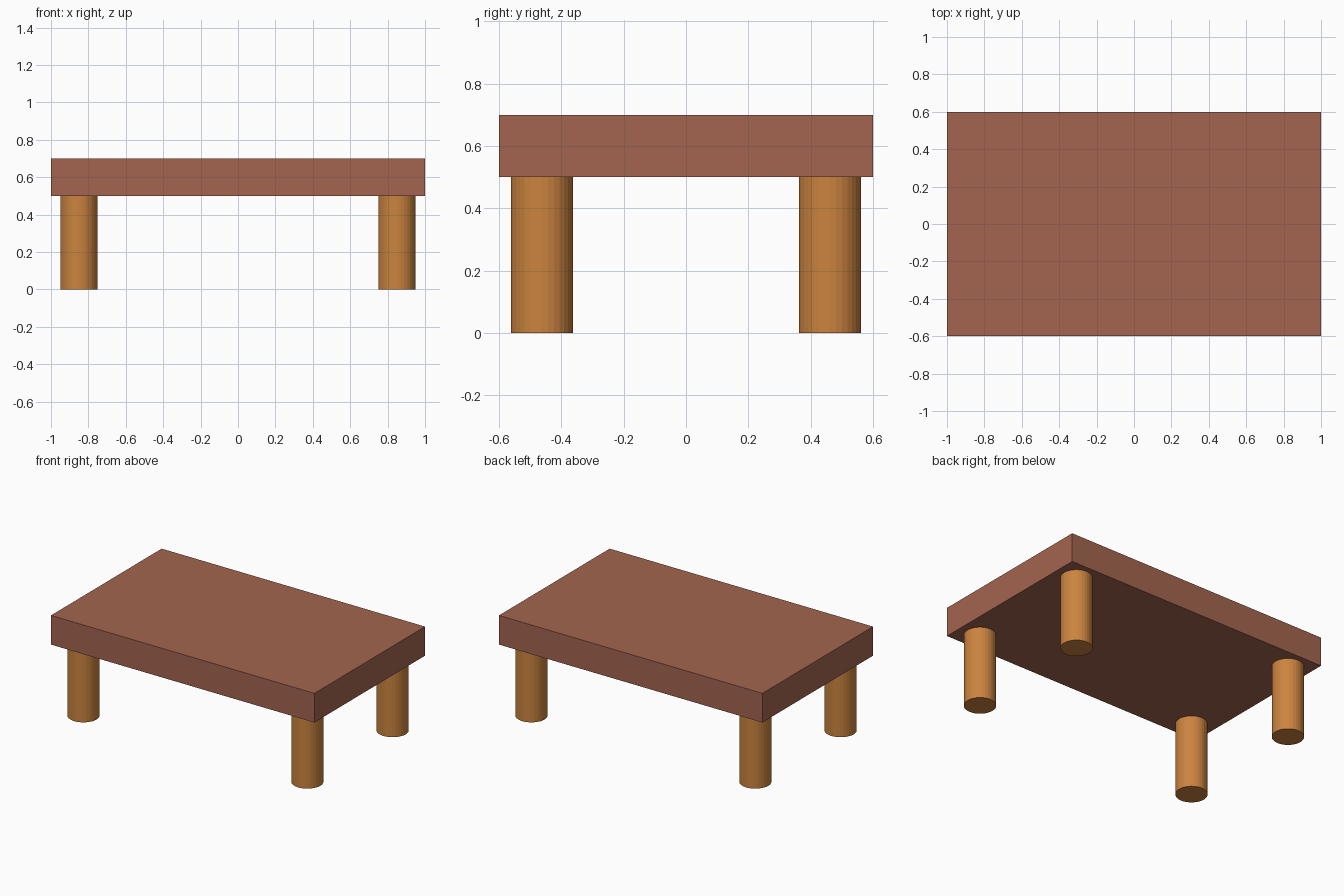
import bpy

if "Cube" in bpy.data.objects:
    bpy.data.objects.remove(bpy.data.objects["Cube"])

TOP_SIZE = (2.0, 1.2, 0.2)
LEG_HEIGHT = 0.5
LEG_RADIUS = 0.1
LEG_X, LEG_Y = 0.85, 0.462


def material(name, rgb):
    mat = bpy.data.materials.new(name)
    mat.diffuse_color = (*rgb, 1.0)
    mat.use_nodes = True
    mat.node_tree.nodes["Principled BSDF"].inputs["Base Color"].default_value = mat.diffuse_color
    return mat


top_wood = material("reddish_wood", (0.37, 0.13, 0.08))
leg_wood = material("golden_wood", (0.60, 0.23, 0.05))

# Table top slab
bpy.ops.mesh.primitive_cube_add(size=1, location=(0, 0, LEG_HEIGHT + TOP_SIZE[2] / 2))
top = bpy.context.object
top.name = "table_top"
top.scale = TOP_SIZE
bpy.ops.object.transform_apply(location=False, rotation=False, scale=True)
top.data.materials.append(top_wood)

# Four round legs, one near each corner
for y_name, sy in (("front", -1), ("back", 1)):
    for x_name, sx in (("left", -1), ("right", 1)):
        bpy.ops.mesh.primitive_cylinder_add(
            vertices=32, radius=LEG_RADIUS, depth=LEG_HEIGHT,
            location=(sx * LEG_X, sy * LEG_Y, LEG_HEIGHT / 2))
        leg = bpy.context.object
        leg.name = f"{y_name}_{x_name}_leg"
        leg.data.materials.append(leg_wood)
